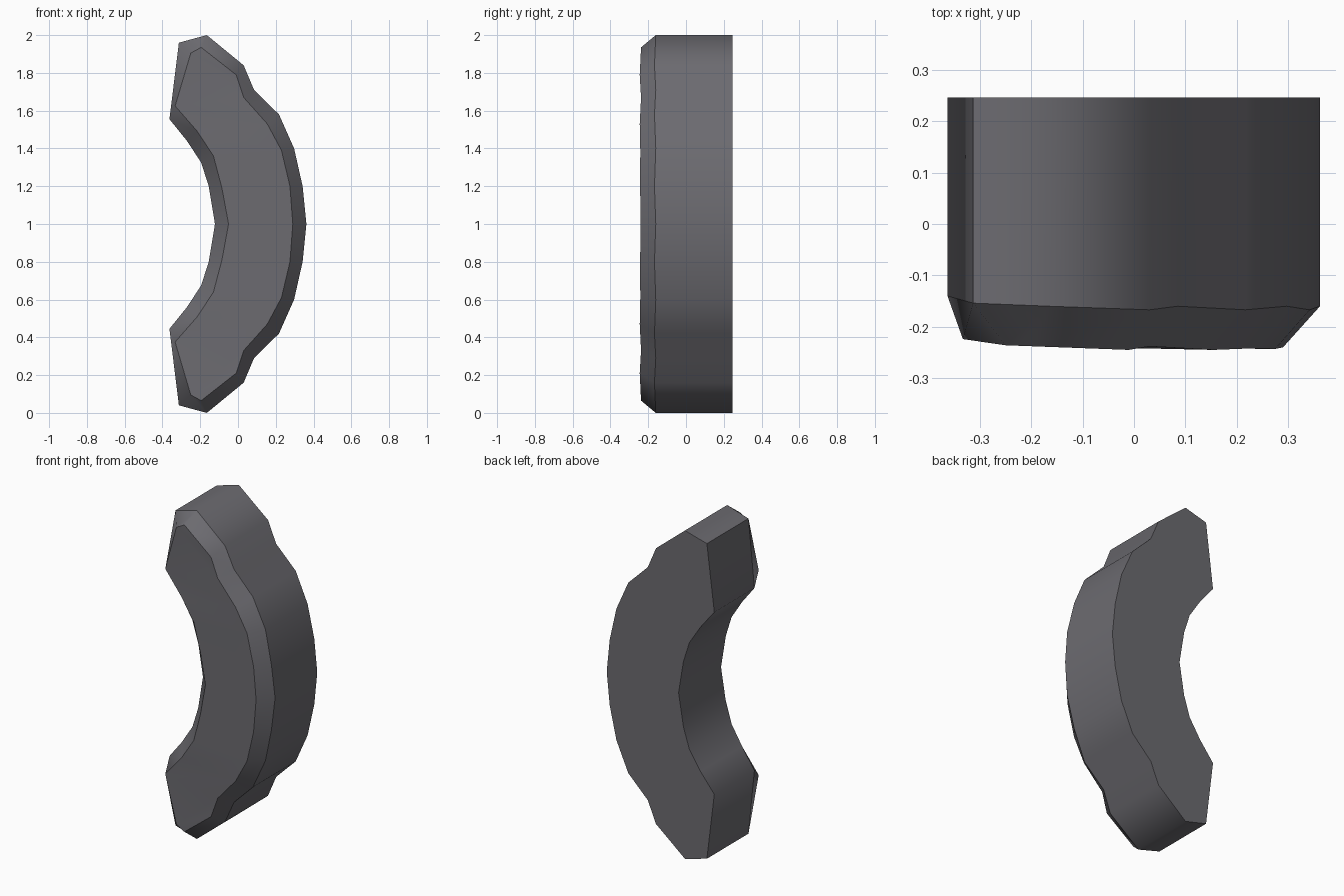
import bpy, bmesh

if "Cube" in bpy.data.objects:
    bpy.data.objects.remove(bpy.data.objects["Cube"])

# Upper half of the outline, from outer middle round the tip to inner middle:
# (outer x, height above middle, bevel start y), (front face x, height, y)
PROFILE = [
    ((0.362, 0.00, -0.16), (0.29, 0.00, -0.24)),
    ((0.342, 0.20, -0.167), (0.275, 0.20, -0.243)),
    ((0.297, 0.40, -0.16), (0.23, 0.39, -0.242)),
    ((0.217, 0.58, -0.167), (0.155, 0.53, -0.245)),
    ((0.085, 0.71, -0.16), (0.03, 0.67, -0.238)),
    ((0.03, 0.84, -0.167), (-0.01, 0.79, -0.245)),
    ((-0.165, 1.00, -0.16), (-0.195, 0.935, -0.238)),
    ((-0.313, 0.96, -0.154), (-0.25, 0.905, -0.236)),
    ((-0.363, 0.555, -0.14), (-0.333, 0.625, -0.224)),
    ((-0.27, 0.44, -0.155), (-0.215, 0.49, -0.237)),
    ((-0.195, 0.325, -0.16), (-0.13, 0.36, -0.24)),
    ((-0.155, 0.20, -0.162), (-0.085, 0.19, -0.241)),
    ((-0.122, 0.00, -0.163), (-0.05, 0.00, -0.242)),
]
BACK_Y = 0.246
CORNER = 7  # the one hard corner of each tip

bm = bmesh.new()
last = len(PROFILE) - 1


def build_half(sign):
    """Build one half of the arc; sign -1 gives the lower half."""
    back = [bm.verts.new((o[0], BACK_Y, sign * o[1])) for o, f in PROFILE]
    edge = [bm.verts.new((o[0], o[2], sign * o[1])) for o, f in PROFILE]
    front = [bm.verts.new((f[0], f[2], sign * f[1])) for o, f in PROFILE]
    # Side wall and front bevel
    for a, b in ((back, edge), (edge, front)):
        for i in range(last):
            bm.faces.new((a[i], a[i + 1], b[i + 1], b[i]))
    # Front and back faces, as strips across the arc
    for ring in (back, front):
        for i in range(5):
            bm.faces.new((ring[i], ring[i + 1], ring[last - i - 1], ring[last - i]))
        bm.faces.new((ring[5], ring[6], ring[7]))
    # Shading is smooth along each band and hard between the bands
    for ring in (back, edge, front):
        for i in range(last):
            bm.edges.get((ring[i], ring[i + 1])).smooth = False
    bm.edges.get((back[CORNER], edge[CORNER])).smooth = False


build_half(1)
build_half(-1)
bmesh.ops.remove_doubles(bm, verts=bm.verts[:], dist=0.0005)
bmesh.ops.recalc_face_normals(bm, faces=bm.faces[:])
for face in bm.faces:
    face.smooth = True

mesh = bpy.data.meshes.new("curved_grip")
bm.to_mesh(mesh)
bm.free()

# Dark grey finish
mat = bpy.data.materials.new("dark_grey")
mat.diffuse_color = (0.15, 0.147, 0.163, 1.0)
mat.use_nodes = True
mat.node_tree.nodes["Principled BSDF"].inputs["Base Color"].default_value = mat.diffuse_color
mesh.materials.append(mat)

grip = bpy.data.objects.new("curved_grip", mesh)
bpy.context.collection.objects.link(grip)
grip.location.z = 1.0
